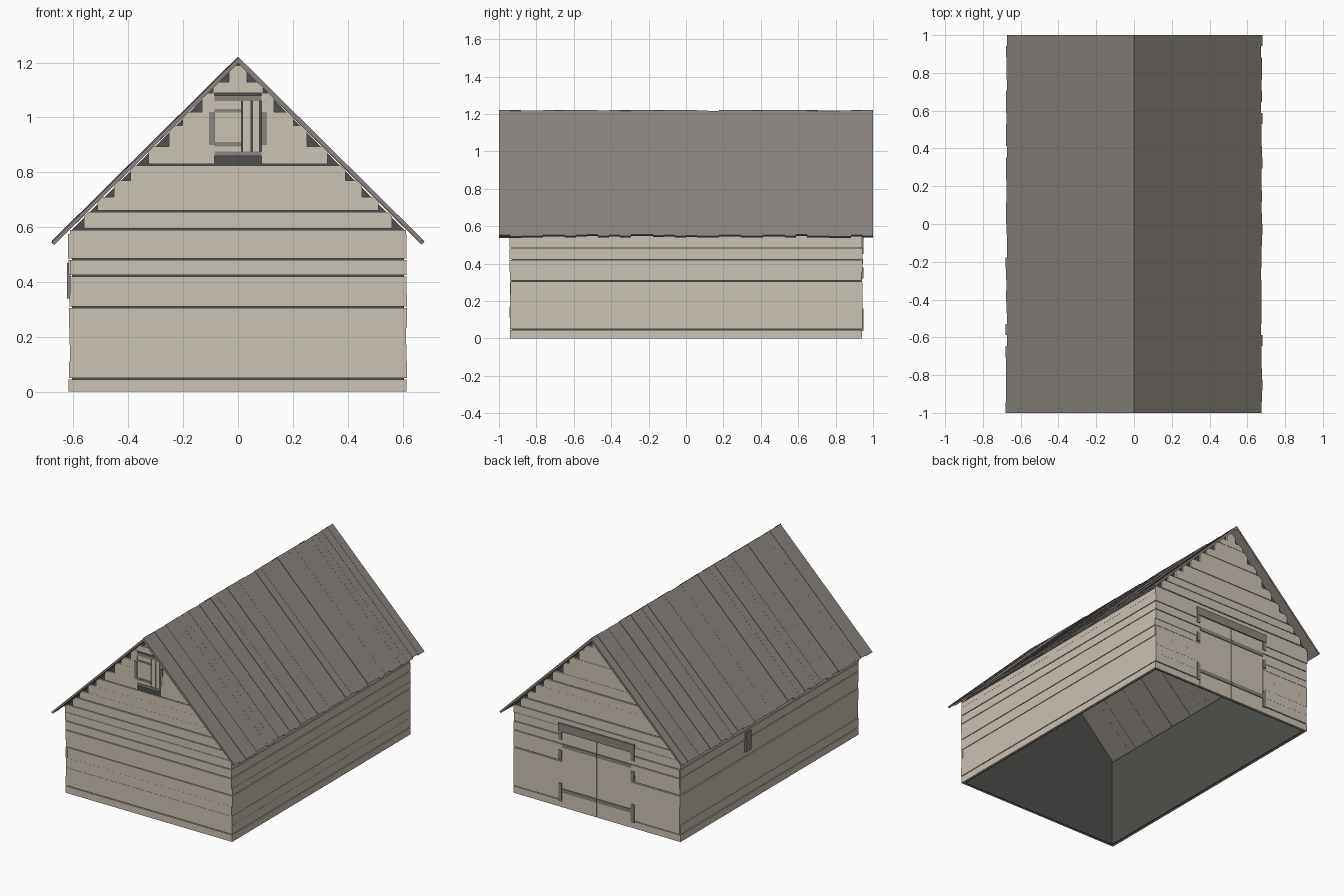
import bpy, bmesh, random
from mathutils import Matrix, Vector

random.seed(4)
if "Cube" in bpy.data.objects:
    bpy.data.objects.remove(bpy.data.objects["Cube"])


def material(name, rgb):
    lin = [(c / 255 / 12.92) if c < 11 else ((c / 255 + 0.055) / 1.055) ** 2.4 for c in rgb]
    m = bpy.data.materials.new(name)
    m.use_nodes = True
    m.diffuse_color = (*lin, 1)
    m.node_tree.nodes["Principled BSDF"].inputs["Base Color"].default_value = (*lin, 1)
    return m


pale_wood = material("pale wood", (203, 194, 180))
grey_wood = material("grey wood", (138, 132, 126))
dark_lining = material("dark lining", (78, 80, 76))


def box(bm, x, y, z):
    lo, hi = Vector((x[0], y[0], z[0])), Vector((x[1], y[1], z[1]))
    size = [abs(c) for c in hi - lo]
    bmesh.ops.create_cube(bm, size=1, matrix=Matrix.Translation((lo + hi) / 2) @ Matrix.Diagonal((*size, 1)))


def prism(bm, profile, y0, y1):
    """Extrude an x-z outline along y."""
    face = bm.faces.new([bm.verts.new((x, y0, z)) for x, z in profile])
    new = bmesh.ops.extrude_face_region(bm, geom=[face])["geom"]
    bmesh.ops.translate(bm, vec=(0, y1 - y0, 0), verts=[v for v in new if isinstance(v, bmesh.types.BMVert)])


def finish(bm, name, mat):
    bmesh.ops.recalc_face_normals(bm, faces=bm.faces)
    mesh = bpy.data.meshes.new(name)
    bm.to_mesh(mesh)
    bm.free()
    mesh.materials.append(mat)
    obj = bpy.data.objects.new(name, mesh)
    bpy.context.collection.objects.link(obj)


def boxes(name, mat, parts):
    bm = bmesh.new()
    for part in parts:
        box(bm, *part)
    finish(bm, name, mat)


SEAMS = [0, .05, .11, .17, .235, .31, .355, .425, .485, .54, .595, .66,
         .71, .77, .83, .895, .97, 1.02, 1.09, 1.13, 1.19]
OPEN_SEAMS = (.05, .31, .425, .485, .595, .66, .83)
ROWS = list(zip(SEAMS, SEAMS[1:]))


def seam_gap(z):
    return .005 if z in OPEN_SEAMS else 0

# Dark inner lining: two gable walls and two side walls, open below
bm = bmesh.new()
for s in (-1, 1):
    prism(bm, [(-.606, 0), (.606, 0), (.606, .59), (0, 1.197), (-.606, .59)], s * .922, s * .932)
    box(bm, (s * .596, s * .606), (-.925, .925), (0, .59))
finish(bm, "wall_lining", dark_lining)


# Horizontal gable planks with stepped, clipped ends
def gable_planks(name, s, hole, hole_z):
    bm = bmesh.new()
    for z0, z1 in ROWS:
        gable = z0 >= .595
        h = 1.222 - z1 if gable else .613
        c = .018 if gable else 0
        top = z1 - seam_gap(z1)
        end = [(h, z0), (h, top - c)] + ([(h - c, top)] if c else [])
        y1 = s * (.939 + random.uniform(0, .006))
        if hole_z[0] <= z0 and z1 <= hole_z[1]:
            for m in (-1, 1):
                prism(bm, [(m * x, z) for x, z in [(hole, z0)] + end + [(hole, top)]], s * .93, y1)
        else:
            prism(bm, end + [(-x, z) for x, z in reversed(end)], s * .93, y1)
    finish(bm, name, pale_wood)


gable_planks("front_planks", -1, .085, (.83, 1.09))
gable_planks("back_planks", 1, .255, (0, .54))

# Side wall planks
for s, name in ((1, "left_planks"), (-1, "right_planks")):
    parts = []
    for z0, z1 in ROWS[:10]:
        y = .938 + random.uniform(0, .005)
        x1 = s * (.612 + random.uniform(0, .008))
        parts.append(((s * .604, x1), (-y, y), (z0, min(z1, .58) - seam_gap(z1))))
    boxes(name, pale_wood, parts)

# Roof boards running down each slope, slightly uneven
COUNT = 34
for s, name in ((1, "left_roof"), (-1, "right_roof")):
    bm = bmesh.new()
    for i in range(COUNT):
        y0, y1 = (-1 + 2 * k / COUNT for k in (i, i + 1))
        top = 1.222 - random.uniform(0, .006)
        x = random.uniform(.673, .68)
        prism(bm, [(0, top), (s * x, top - x * .99), (s * (x - .01), top - x * .99 - .008), (0, 1.197)], y0, y1)
    finish(bm, name, grey_wood)

# Gable window: shutter boards, battens and surround
boxes("window_shutter", pale_wood, [
    ((x0, x1), (-.93, -.939), (.875, 1.06))
    for x0, x1 in ((-.085, .013), (.017, .048), (.052, .079))])
boxes("window_frame", grey_wood,
      [((-.085, .085), (-.93, -.943), z) for z in ((.86, .875), (1.06, 1.08))]
      + [((-.085, .013), (-.935, -.943), z) for z in ((.895, .91), (1.018, 1.03))]
      + [((s * .085, s * .105), (-.93, -.947), (.9, 1.02)) for s in (-1, 1)])

# Double door with battens, lintel and jamb pieces
boxes("double_door", pale_wood, [
    ((s * .002, s * .255), (.93, .942), (0, .51)) for s in (-1, 1)])
boxes("door_frame", grey_wood,
      [((-.28, .28), (.93, .95), (.505, .56))]
      + [((s * .002, s * .255), (.935, .947), z) for s in (-1, 1) for z in ((.1, .125), (.4, .425))]
      + [((s * .255, s * .28), (.93, .948), z) for s in (-1, 1)
         for z in ((.04, .16), (.32, .38), (.45, .505))])

# Small vent board on the right wall
boxes("side_vent", grey_wood, [((-.61, -.624), (.2, .26), (.34, .47))])
